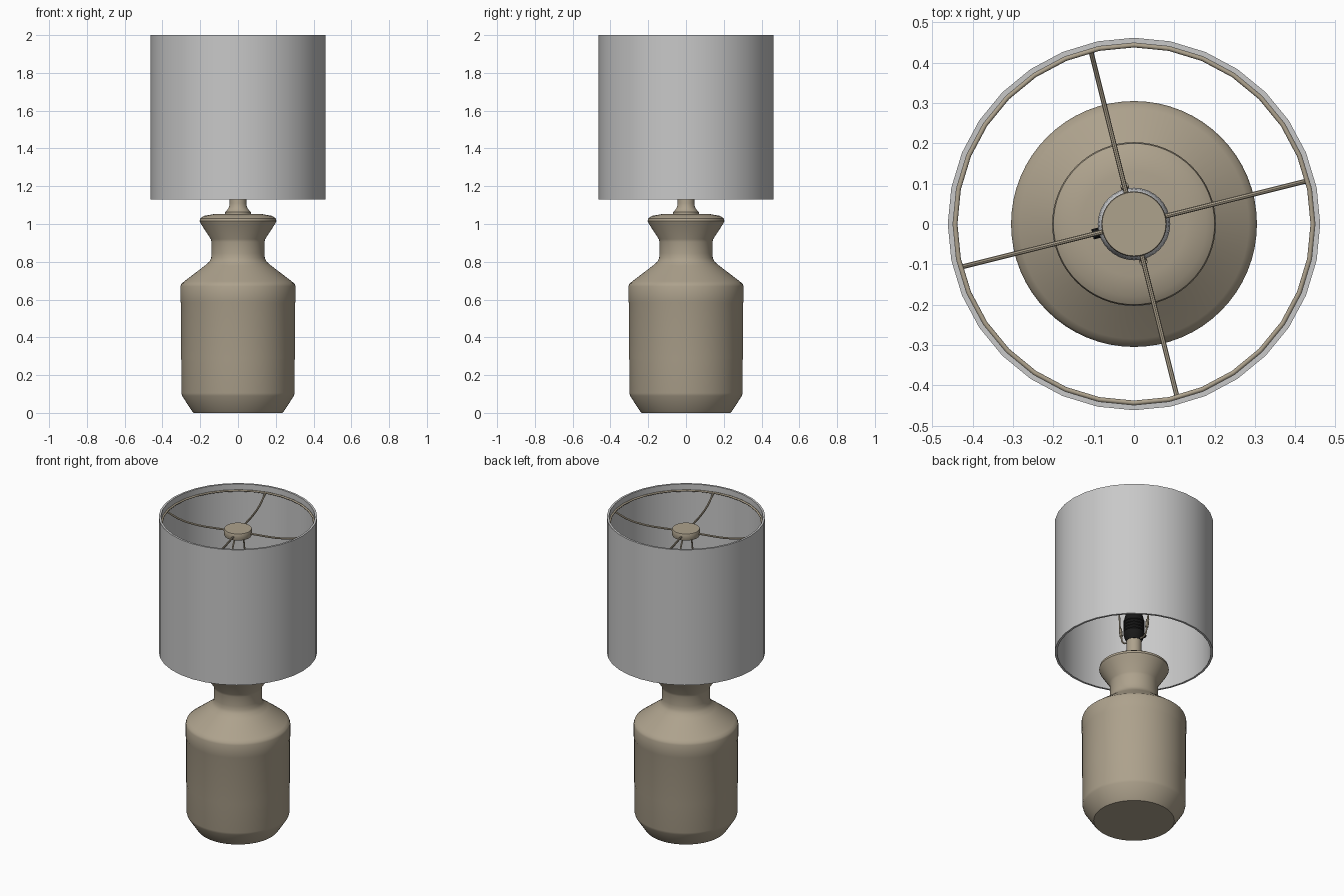
import bpy, bmesh, math
from mathutils import Vector, Matrix

cube = bpy.data.objects.get("Cube")
if cube:
    bpy.data.objects.remove(cube, do_unlink=True)


def material(name, rgb):
    m = bpy.data.materials.new(name)
    m.use_nodes = True
    m.diffuse_color = (*rgb, 1)
    bsdf = next(n for n in m.node_tree.nodes if n.type == 'BSDF_PRINCIPLED')
    bsdf.inputs["Base Color"].default_value = (*rgb, 1)
    return m


TAN = material("tan ceramic", (0.42, 0.36, 0.265))
SHADE = material("pale grey fabric", (0.58, 0.58, 0.58))
BULB = material("white glass", (0.62, 0.63, 0.65))
BLACK = material("black plastic", (0.01, 0.01, 0.01))


def finish(obj, mat, angle=35):
    obj.data.materials.append(mat)
    bpy.ops.object.select_all(action='DESELECT')
    obj.select_set(True)
    bpy.context.view_layer.objects.active = obj
    if obj.type == 'CURVE':
        bpy.ops.object.convert(target='MESH')
        obj = bpy.context.object
    bpy.ops.object.shade_smooth_by_angle(angle=math.radians(angle))
    return obj


def lathe(name, profile, mat, steps=64, angle=35):
    """Spin a list of (radius, height) points around the z axis."""
    bm = bmesh.new()
    verts = [bm.verts.new((r, 0, z)) for r, z in profile]
    edges = [bm.edges.new(pair) for pair in zip(verts, verts[1:])]
    bmesh.ops.spin(bm, geom=verts + edges, cent=(0, 0, 0), axis=(0, 0, 1),
                   angle=math.tau, steps=steps)
    bmesh.ops.remove_doubles(bm, verts=bm.verts, dist=0.0002)
    bmesh.ops.recalc_face_normals(bm, faces=bm.faces)
    mesh = bpy.data.meshes.new(name)
    bm.to_mesh(mesh)
    bm.free()
    obj = bpy.data.objects.new(name, mesh)
    bpy.context.collection.objects.link(obj)
    return finish(obj, mat, angle)


def rod(name, points, azimuth, radius, mat):
    """Round wire through (radius, height) points, turned to an azimuth."""
    curve = bpy.data.curves.new(name, 'CURVE')
    curve.dimensions = '3D'
    curve.bevel_depth = radius
    curve.bevel_resolution = 2
    curve.resolution_u = 5
    curve.use_fill_caps = True
    spline = curve.splines.new('BEZIER')
    spline.bezier_points.add(len(points) - 1)
    turn = Matrix.Rotation(math.radians(azimuth), 3, 'Z')
    for bp, (r, z) in zip(spline.bezier_points, points):
        bp.co = turn @ Vector((r, 0, z))
        bp.handle_left_type = bp.handle_right_type = 'AUTO'
    obj = bpy.data.objects.new(name, curve)
    bpy.context.collection.objects.link(obj)
    return finish(obj, mat)


# Ceramic body with shoulder, neck and flared lip
lathe("body", [(0, 0), (0.235, 0), (0.245, 0.012), (0.296, 0.09), (0.3, 0.105),
               (0.3, 0.28), (0.302, 0.29), (0.302, 0.58), (0.305, 0.59),
               (0.305, 0.67), (0.3, 0.684), (0.285, 0.696), (0.175, 0.78),
               (0.152, 0.8), (0.142, 0.82), (0.14, 0.845), (0.14, 0.905),
               (0.144, 0.92), (0.196, 1.0), (0.203, 1.015), (0.2, 1.03),
               (0.18, 1.043), (0.13, 1.052), (0, 1.055)], TAN)

# Stem that carries the socket
lathe("stem", [(0, 1.05), (0.068, 1.05), (0.068, 1.064), (0.058, 1.072),
               (0.047, 1.09), (0.044, 1.11), (0.044, 1.215), (0, 1.215)], TAN, 32)

# Socket with grip ribs and a side switch
ribs = [(r, 1.25 + 0.02 * i + dz) for i in range(5)
        for r, dz in ((0.061, 0), (0.061, 0.012), (0.057, 0.015))]
lathe("socket", [(0, 1.205), (0.045, 1.205), (0.056, 1.23)] + ribs
      + [(0.055, 1.36), (0.045, 1.4), (0, 1.4)], BLACK, 32)
rod("switch_stem", [(0.05, 1.29), (0.1, 1.29)], 194, 0.006, BLACK)
rod("switch_knob", [(0.088, 1.29), (0.106, 1.29)], 194, 0.013, BLACK)

# Light bulb
dome = [(0.09 * math.cos(a), 1.6 + 0.09 * math.sin(a))
        for a in (math.radians(d) for d in range(-30, 91, 15))]
lathe("bulb", [(0, 1.39), (0.04, 1.39), (0.042, 1.45), (0.06, 1.51)] + dome,
      BULB, 32, 60)

# Harp arms around the bulb, with a small sleeve on each
for side, az in (("left", 104), ("right", 284)):
    rod("harp_" + side, [(0.03, 1.21), (0.075, 1.22), (0.092, 1.27), (0.105, 1.4),
                         (0.115, 1.6), (0.1, 1.78), (0.06, 1.87), (0, 1.89)],
        az, 0.005, TAN)
    rod("harp_sleeve_" + side, [(0.092, 1.27), (0.098, 1.32)], az, 0.01, TAN)

# Drum shade with open ends
lathe("shade", [(0.462, 1.13), (0.462, 2.0), (0.449, 2.0), (0.449, 1.13),
                (0.462, 1.13)], SHADE, 32)

# Wire ring, four bent spokes and the hub that hold the shade
bpy.ops.mesh.primitive_torus_add(major_radius=0.444, minor_radius=0.006,
                                 major_segments=32, minor_segments=8,
                                 location=(0, 0, 1.96))
ring = bpy.context.object
ring.name = "shade_ring"
finish(ring, TAN, 50)
for i in range(4):
    rod(f"spoke_{i + 1}", [(0.443, 1.958), (0.38, 1.928), (0.3, 1.908),
                           (0.05, 1.902)], 14 + 90 * i, 0.006, TAN)
lathe("hub", [(0, 1.882), (0.079, 1.882), (0.081, 1.886), (0.081, 1.92),
              (0.079, 1.924), (0, 1.924)], TAN, 32)
